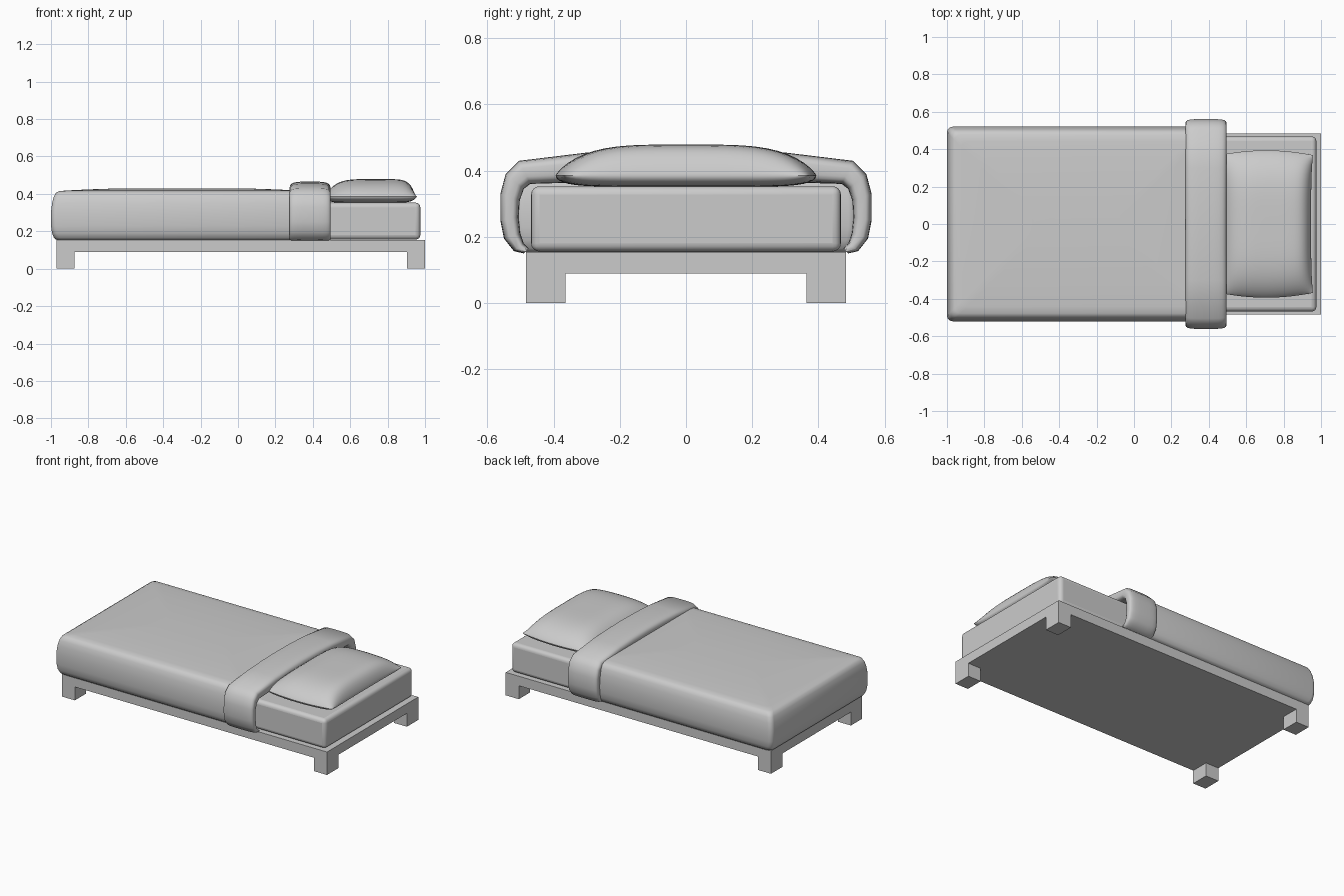
import bpy, bmesh, math

if "Cube" in bpy.data.objects:
    bpy.data.objects.remove(bpy.data.objects["Cube"])


def make(name, bm, smooth=True):
    bmesh.ops.recalc_face_normals(bm, faces=bm.faces)
    me = bpy.data.meshes.new(name)
    bm.to_mesh(me)
    bm.free()
    ob = bpy.data.objects.new(name, me)
    bpy.context.collection.objects.link(ob)
    if smooth:
        bpy.ops.object.select_all(action='DESELECT')
        ob.select_set(True)
        bpy.context.view_layer.objects.active = ob
        bpy.ops.object.shade_smooth_by_angle(angle=math.radians(40))
    return ob


def box(name, x0, x1, y0, y1, z0, z1):
    bm = bmesh.new()
    bmesh.ops.create_cube(bm, size=1)
    for v in bm.verts:
        v.co = (x0 + (v.co.x + .5) * (x1 - x0),
                y0 + (v.co.y + .5) * (y1 - y0),
                z0 + (v.co.z + .5) * (z1 - z0))
    return make(name, bm, False)


def loft(name, rings):
    """Skin a list of equal-length closed rings and cap both ends."""
    bm = bmesh.new()
    vs = [[bm.verts.new(p) for p in r] for r in rings]
    for a, b in zip(vs, vs[1:]):
        for i in range(len(a)):
            j = (i + 1) % len(a)
            bm.faces.new((a[i], a[j], b[j], b[i]))
    bm.faces.new(vs[0])
    bm.faces.new(vs[-1])
    return make(name, bm)


def rounded_rect(x0, x1, hy, z, inset, r, seg=4):
    x0, x1, hy = x0 + inset, x1 - inset, hy - inset
    r = min(r, hy * .9)
    pts = []
    for k, (cx, cy) in enumerate([(x1 - r, hy - r), (x0 + r, hy - r),
                                  (x0 + r, r - hy), (x1 - r, r - hy)]):
        for i in range(seg + 1):
            a = math.pi / 2 * (k + i / seg)
            pts.append((cx + r * math.cos(a), cy + r * math.sin(a), z))
    return pts


# Bed frame and legs
box("bed_frame", -.97, 1, -.484, .484, .09, .154)
for xn, x0, x1 in (("foot", -.97, -.873), ("head", .903, 1)):
    for yn, y0, y1 in (("front", -.484, -.364), ("back", .364, .484)):
        box(f"{xn}_{yn}_leg", x0, x1, y0, y1, 0, .09)

# Mattress
mattress = box("mattress", -.955, .975, -.468, .468, .156, .353)
bev = mattress.modifiers.new("round", 'BEVEL')
bev.width, bev.segments = .025, 4
mattress.select_set(True)
bpy.context.view_layer.objects.active = mattress
bpy.ops.object.shade_smooth_by_angle(angle=math.radians(40))

# Blanket: stacked outlines with curled hem, bulging sides and crowned top
levels = [(.154, .03), (.165, .016), (.19, .006), (.23, 0), (.3, 0),
          (.35, .006), (.385, .015), (.405, .026), (.414, .042),
          (.418, .08), (.424, .2), (.429, .35), (.43, .46)]
loft("blanket", [rounded_rect(-1, .4, .52, z, d, .03) for z, d in levels])

# Turned-down fold: C-shaped padded band, outer and inner profile (y, z)
outer = [(.49, .15), (.52, .157), (.55, .195), (.561, .25), (.561, .33),
         (.545, .39), (.505, .43), (.3, .455), (.15, .463), (0, .466)]
inner = [(.475, .165), (.49, .18), (.50, .21), (.505, .26), (.502, .31),
         (.49, .345), (.47, .36), (.3, .365), (.15, .365), (0, .365)]
half = list(zip(outer, inner))
stations = half + [((-o[0], o[1]), (-i[0], i[1])) for o, i in half[-2::-1]]


def squash(v):
    return math.copysign(abs(v) ** .5, v)


rings = []
for o, i in stations:
    ring = []
    for k in range(24):
        a = 2 * math.pi * (k + .5) / 24
        s, t = squash(math.cos(a)), .5 + .5 * squash(math.sin(a))
        ring.append((.385 + .11 * s, i[0] + (o[0] - i[0]) * t,
                     i[1] + (o[1] - i[1]) * t))
    rings.append(ring)
loft("blanket_fold", rings)

# Pillow: two puffed sheets joined at a pinched seam
N = 28
bm = bmesh.new()
for side in (1, -1):
    grid = []
    for i in range(N + 1):
        u = math.sin(math.pi / 2 * (2 * i / N - 1))
        row = []
        for j in range(N + 1):
            v = math.sin(math.pi / 2 * (2 * j / N - 1))
            x = .707 + .25 * u * (1 - .04 * (1 - v ** 4))
            y = .368 * v * (1 + .07 * (1 - u * u))
            if side > 0:
                fu = max(0, 1 - abs(u) ** (4 if u < 0 else 8))
                z = .385 + .094 * (fu ** .8) * max(0, 1 - v ** 4) ** .8
            else:
                z = .385 - .033 * math.sqrt(max(0, (1 - u ** 8) * (1 - v ** 8)))
            row.append(bm.verts.new((x, y, z)))
        grid.append(row)
    for i in range(N):
        for j in range(N):
            bm.faces.new((grid[i][j], grid[i + 1][j],
                          grid[i + 1][j + 1], grid[i][j + 1]))
bmesh.ops.remove_doubles(bm, verts=bm.verts, dist=1e-5)
make("pillow", bm)
